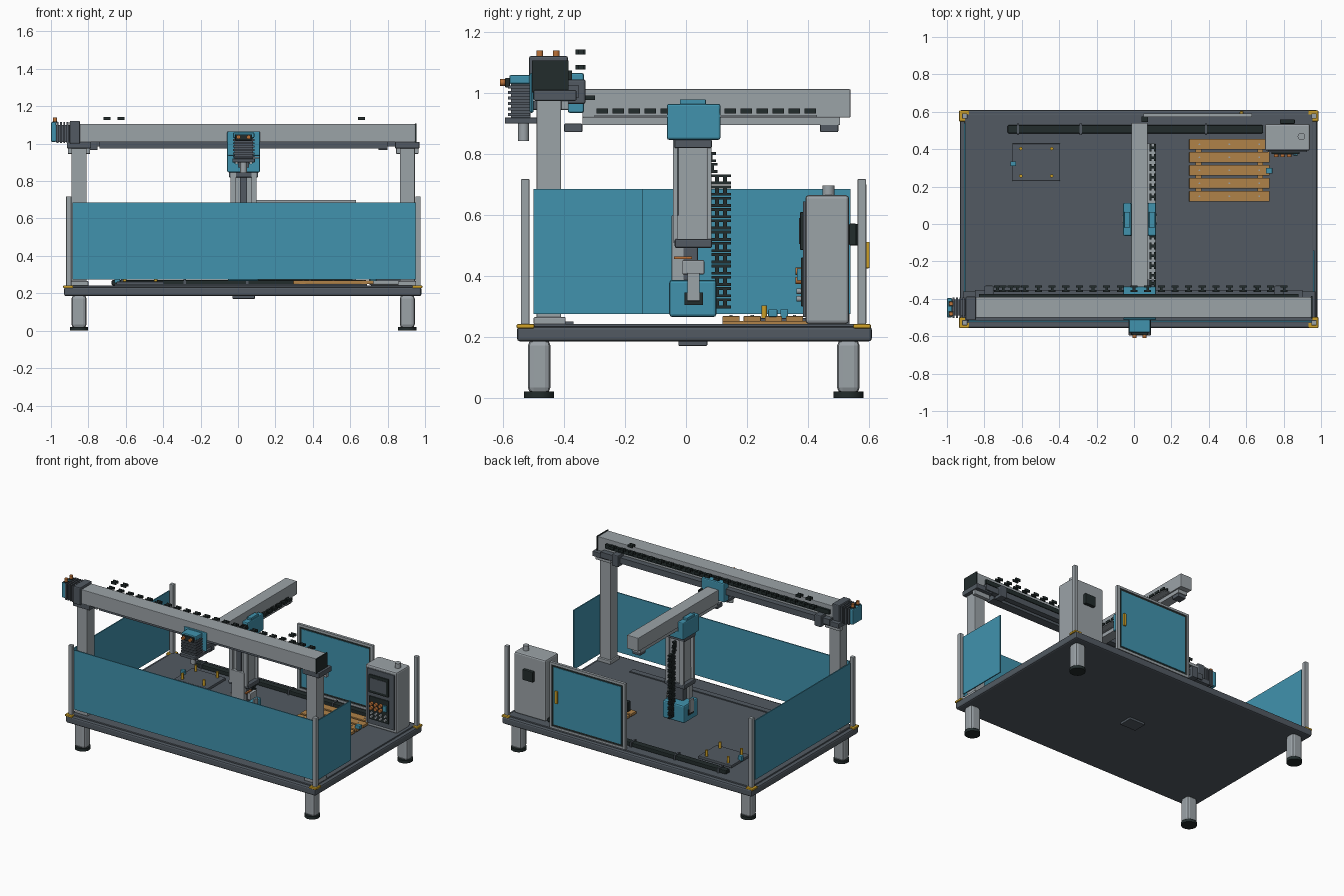
import bpy, bmesh, math
from mathutils import Matrix, Vector


def material(name, rgb):
    m = bpy.data.materials.new(name)
    m.diffuse_color = (*rgb, 1)
    return m


BLUE = material("teal_blue", (0.052, 0.29, 0.42))
LIGHT = material("light_grey", (0.33, 0.366, 0.39))
DARK = material("dark_grey", (0.084, 0.102, 0.122))
BLACK = material("black", (0.016, 0.025, 0.025))
WOOD = material("wood", (0.434, 0.223, 0.065))
YELLOW = material("yellow", (0.61, 0.35, 0.02))
COPPER = material("copper", (0.51, 0.17, 0.04))


def finish(name, bm, mat, bevel=0, segments=2):
    me = bpy.data.meshes.new(name)
    bm.to_mesh(me)
    bm.free()
    me.materials.append(mat)
    ob = bpy.data.objects.new(name, me)
    bpy.context.collection.objects.link(ob)
    if bevel:
        mod = ob.modifiers.new("bevel", "BEVEL")
        mod.width, mod.segments = bevel, segments
    return ob


def boxes(name, ranges, mat, bevel=0):
    """One object from boxes given as (x0, x1, y0, y1, z0, z1)."""
    bm = bmesh.new()
    for x0, x1, y0, y1, z0, z1 in ranges:
        mtx = Matrix.Translation(((x0 + x1) / 2, (y0 + y1) / 2, (z0 + z1) / 2))
        mtx = mtx @ Matrix.Diagonal((x1 - x0, y1 - y0, z1 - z0, 1))
        bmesh.ops.create_cube(bm, size=1, matrix=mtx)
    return finish(name, bm, mat, bevel)


def box(name, x0, x1, y0, y1, z0, z1, mat, bevel=0):
    return boxes(name, [(x0, x1, y0, y1, z0, z1)], mat, bevel)


def rods(name, centres, radius, length, mat, axis="z", sides=16):
    turn = {"x": Matrix.Rotation(math.pi / 2, 4, "Y"),
            "y": Matrix.Rotation(math.pi / 2, 4, "X"), "z": Matrix.Identity(4)}[axis]
    bm = bmesh.new()
    for c in centres:
        bmesh.ops.create_cone(bm, cap_ends=True, segments=sides, radius1=radius, radius2=radius,
                              depth=length, matrix=Matrix.Translation(c) @ turn)
    for f in bm.faces:
        f.smooth = len(f.verts) == 4
    for e in bm.edges:
        e.smooth = not any(len(f.verts) > 4 for f in e.link_faces)
    return finish(name, bm, mat)


def chain(name, points, along, across):
    """Cable chain: each link is two side plates joined by a cross bar."""
    parts = []
    a, c = "xyz".index(along), "xyz".index(across)
    for p in points:
        for shift, la, lc in ((-0.012, 0.038, 0.009), (0.012, 0.038, 0.009), (0, 0.014, 0.024)):
            mid, half = Vector(p), [0.008] * 3
            mid[c] += shift
            half[a], half[c] = la / 2, lc / 2
            parts.append([v for i in range(3) for v in (mid[i] - half[i], mid[i] + half[i])])
    return boxes(name, parts, BLACK)


CX = 0.03          # centre of the moving axes

# Table, deck and legs
box("table_slab", -0.93, 0.98, -0.555, 0.61, 0.185, 0.234, DARK, 0.01)
box("table_deck", -0.905, 0.955, -0.53, 0.585, 0.225, 0.243, DARK, 0.003)
box("under_plate", CX - 0.06, CX + 0.06, -0.025, 0.07, 0.17, 0.19, DARK, 0.004)
legs = [(x, y) for x in (-0.85, 0.905) for y in (-0.482, 0.533)]
boxes("legs", [(x - .04, x + .04, y - .037, y + .037, 0.015, 0.19) for x, y in legs], LIGHT, 0.018)
rods("leg_feet", [(x, y, 0.01) for x, y in legs], 0.049, 0.02, BLACK, sides=24)

# Corner brackets and guard poles
corners = [(x, y) for x in (-0.905, 0.962) for y in (-0.528, 0.577)]
boxes("corner_brackets", [(x - .03, x + .024, y - .028, y + .03, 0.228, 0.242) for x, y in corners], YELLOW, 0.004)
boxes("guard_poles", [(x - .014, x + .014, y - .014, y + .014, 0.24, 0.718) for x, y in corners], LIGHT, 0.003)

# Guard panels
box("front_panel", -0.885, 0.95, -0.524, -0.517, 0.275, 0.685, BLUE)
box("left_panel", -0.909, -0.902, -0.50, 0.54, 0.275, 0.685, BLUE)
box("right_panel", 0.958, 0.965, -0.50, -0.143, 0.275, 0.685, BLUE)

# Gantry posts and main beam
for side, x in (("left", -0.85), ("right", 0.905)):
    box(side + "_post", x - .04, x + .04, -0.49, -0.41, 0.24, 1.01, LIGHT, 0.003)
    box(side + "_post_base", x - .05, x + .05, -0.50, -0.395, 0.24, 0.265, LIGHT, 0.004)
    box(side + "_post_cap", x - .065, x + .065, -0.50, -0.36, 0.975, 1.01, DARK, 0.004)
    box(side + "_post_gusset", x - .06, x + .06, -0.41, -0.385, 0.945, 1.0, LIGHT, 0.004)
box("main_beam", -0.85, 0.946, -0.50, -0.39, 1.008, 1.105, LIGHT, 0.003)
box("beam_end_cap", 0.946, 0.954, -0.505, -0.385, 1.003, 1.108, BLACK)
box("beam_lower_rail", -0.74, 0.80, -0.46, -0.40, 0.975, 1.01, DARK)
box("chain_tray", -0.85, 0.90, -0.39, -0.352, 0.985, 1.025, DARK)
box("gear_rack", -0.83, 0.88, -0.392, -0.375, 1.045, 1.075, BLACK)
boxes("tray_stops", [(x - .025, x + .025, -0.392, -0.33, 0.965, 1.045) for x in (-0.775, 0.775)], DARK, 0.006)
chain("beam_chain", [(-0.73 + .073 * i, -0.346, 1.085) for i in range(22)]
      + [(-0.70, -0.346, 1.135), (-0.625, -0.346, 1.135), (0.66, -0.346, 1.135)], "x", "y")

# Long-axis drive with cooling fins
box("side_gearbox", -0.90, -0.845, -0.515, -0.388, 1.0, 1.122, DARK, 0.006)
box("side_motor", -0.975, -0.89, -0.49, -0.405, 1.01, 1.10, DARK)
boxes("side_motor_fins", [(x, x + .01, -0.503, -0.393, 1.003, 1.115)
                          for x in (-0.970 + .018 * i for i in range(4))], DARK)
box("side_motor_cap", -1.0, -0.972, -0.50, -0.396, 1.01, 1.115, BLUE, 0.006)
rods("side_motor_plugs", [(-0.978, y, 1.125) for y in (-0.48, -0.426)], 0.011, 0.03, COPPER)
boxes("side_plug_sockets", [(-0.992, -0.964, y - .015, y + .015, 1.11, 1.119) for y in (-0.48, -0.426)], BLACK)

# Main carriage around the beam
boxes("main_carriage", [(CX - .088, CX + .088, -0.514, -0.50, 0.935, 1.066),
                        (CX - .088, CX + .088, -0.388, -0.335, 0.935, 1.066)], BLUE, 0.007)
box("carriage_bridge", CX - .08, CX + .08, -0.51, -0.36, 0.945, 0.975, DARK, 0.004)
box("front_motor", CX - .05, CX + .05, -0.575, -0.51, 0.92, 1.035, DARK)
boxes("front_motor_fins", [(CX - .058, CX + .058, -0.585, -0.512, z, z + .01)
                           for z in (0.925 + .018 * i for i in range(6))], DARK)
box("front_motor_cap", CX - .057, CX + .057, -0.58, -0.512, 1.03, 1.06, BLUE, 0.006)
box("front_plug_socket", CX - .045, CX + .045, -0.594, -0.578, 1.018, 1.05, BLACK, 0.003)
rods("front_motor_plugs", [(CX + s * .027, -0.60, 1.035) for s in (-1, 1)], 0.011, 0.02, COPPER, "y")
box("front_motor_flange", CX - .06, CX + .06, -0.595, -0.41, 0.90, 0.92, DARK, 0.003)
rods("front_gear_shaft", [(CX, -0.533, 0.873)], 0.018, 0.06, LIGHT)

# Cross beam
box("cross_beam", CX - .043, CX + .043, -0.34, 0.54, 0.92, 1.013, LIGHT, 0.003)
box("cross_rail", CX - .034, CX + .034, -0.34, 0.505, 0.895, 0.921, LIGHT)
boxes("cross_rail_stops", [(CX - .03, CX + .03, y, y + .06, 0.872, 0.90) for y in (-0.40, 0.44)], DARK, 0.004)
box("cross_chain_shelf", CX + .043, CX + .085, -0.30, 0.43, 0.922, 0.928, LIGHT)
chain("cross_chain", [(0.10, -0.275 + .0525 * i, 0.941) for i in range(14)] + [(0.10, -0.318, 0.985)], "y", "x")

# Lift carriage and column
boxes("lift_carriage", [(CX - .088, CX - .044, -0.063, 0.113, 0.847, 0.965),
                        (CX + .044, CX + .088, -0.063, 0.113, 0.847, 0.965),
                        (CX - .088, CX + .088, -0.063, 0.113, 0.847, 0.894)], BLUE, 0.007)
boxes("carriage_shoulders", [(CX + s * .067 - .016, CX + s * .067 + .016, -0.02, 0.065, 0.96, 0.98)
                             for s in (-1, 1)], BLUE, 0.003)
box("lift_column", CX - .05, CX + .05, -0.025, 0.072, 0.50, 0.85, LIGHT, 0.004)
boxes("lift_rails", [(CX + s * .055 - .014, CX + s * .055 + .014, y, y + .014, 0.51, 0.85)
                     for s in (-1, 1) for y in (-0.042, 0.07)], LIGHT)
box("lift_front_strip", CX - .018, CX + .018, -0.034, -0.024, 0.51, 0.85, DARK)
box("lift_top_block", CX - .078, CX + .078, -0.038, 0.085, 0.82, 0.848, DARK, 0.004)
box("lift_collar", CX - .078, CX + .078, -0.037, 0.086, 0.492, 0.522, DARK, 0.006)
box("lift_arm", CX - .05, CX + .05, -0.047, -0.005, 0.38, 0.60, LIGHT, 0.004)
box("wrist_block", CX - .035, CX + .05, -0.03, 0.04, 0.385, 0.495, DARK, 0.005)
box("wrist_plate", CX + .05, CX + .075, -0.012, 0.06, 0.405, 0.452, LIGHT, 0.004)
box("wrist_wire", CX + .05, CX + .062, -0.04, 0.02, 0.456, 0.464, COPPER)
chain("lift_chain", [(CX, y, 0.31 + .037 * i) for y, n in ((0.128, 12), (0.102, 12)) for i in range(n)]
      + [(CX, 0.085, 0.755), (CX, 0.08, 0.79)], "y", "z").scale = (1, 1, 1)

# Gripper head
box("gripper_head", CX - .085, CX + .08, -0.055, 0.10, 0.265, 0.387, BLUE, 0.01)
boxes("gripper_slots", [(CX + s * .083 - .006, CX + s * .083 + .006, -0.005, 0.055, 0.305, 0.345)
                        for s in (-1, 1)], BLACK)
boxes("gripper_tabs", [(CX + s * .088 - .006, CX + s * .088 + .006, 0.005, 0.045, 0.318, 0.41)
                       for s in (-1, 1)], LIGHT, 0.002)

# Control cabinet
box("cabinet", 0.70, 0.94, 0.392, 0.535, 0.243, 0.665, LIGHT, 0.01)
rods("cabinet_beacon", [(0.895, 0.468, 0.68)], 0.02, 0.034, LIGHT)
box("cabinet_front", 0.715, 0.925, 0.384, 0.394, 0.265, 0.645, DARK, 0.003)
box("screen_bezel", 0.735, 0.885, 0.374, 0.386, 0.485, 0.61, BLACK, 0.004)
box("screen", 0.75, 0.87, 0.371, 0.375, 0.505, 0.59, DARK)
box("button_panel", 0.735, 0.885, 0.377, 0.386, 0.30, 0.46, BLACK, 0.003)
rods("orange_buttons", [(0.76 + .035 * i, 0.369, z) for i in range(3) for z in (0.385, 0.415)], 0.012, 0.02, COPPER, "y")
rods("grey_buttons", [(0.76 + .035 * i, 0.371, z) for i in range(4) for z in (0.325, 0.35)], 0.009, 0.016, LIGHT, "y")
box("blue_switch", 0.85, 0.875, 0.365, 0.38, 0.385, 0.425, BLUE)
box("rear_fan", 0.78, 0.86, 0.535, 0.56, 0.50, 0.572, BLACK, 0.005)

# Rear door with frame and handle
boxes("door_frame", [(0.05, 0.068, 0.573, 0.592, 0.245, 0.70), (0.612, 0.63, 0.573, 0.592, 0.245, 0.70),
                     (0.05, 0.63, 0.573, 0.592, 0.685, 0.70), (0.05, 0.63, 0.573, 0.592, 0.245, 0.26)], LIGHT)
box("door_seal", 0.066, 0.614, 0.577, 0.588, 0.258, 0.687, BLACK)
box("door_panel", 0.082, 0.598, 0.574, 0.591, 0.274, 0.671, BLUE)
box("door_handle", 0.565, 0.585, 0.588, 0.603, 0.425, 0.512, YELLOW, 0.004)
box("door_latch", 0.04, 0.075, 0.545, 0.575, 0.50, 0.57, BLACK, 0.004)

# Plank stack with nails
rows = [0.12 + .0695 * i for i in range(5)]
boxes("planks", [(0.295, 0.725, y, y + .056, 0.25, 0.268) for y in rows], WOOD, 0.002)
boxes("plank_bearers", [(x, x + .03, 0.12, 0.455, 0.243, 0.252) for x in (0.33, 0.66)], WOOD)
rods("plank_nails", [(x, y + .028, 0.269) for x in (0.35, 0.51, 0.67) for y in rows], 0.005, 0.004, LIGHT, sides=8)
box("plank_sensor", 0.705, 0.74, 0.27, 0.30, 0.266, 0.29, BLUE, 0.003)

# Workholding plate with pins
box("fixture_plate", -0.65, -0.395, 0.23, 0.43, 0.243, 0.262, DARK, 0.004)
rods("fixture_pins", [(x, y, 0.28) for x in (-0.605, -0.44) for y in (0.257, 0.403)], 0.009, 0.045, YELLOW)
box("fixture_sensor", -0.66, -0.63, 0.31, 0.335, 0.255, 0.29, BLUE, 0.003)

# Floor cable duct
box("floor_duct", -0.675, 0.69, 0.485, 0.528, 0.243, 0.27, BLACK, 0.005)
boxes("duct_clamps", [(x - .006, x + .006, 0.477, 0.536, 0.243, 0.276) for x in
                      (-0.62, -0.285, 0.05, 0.385)], DARK)
box("front_floor_strip", -0.66, 0.69, -0.41, -0.37, 0.243, 0.25, DARK)
